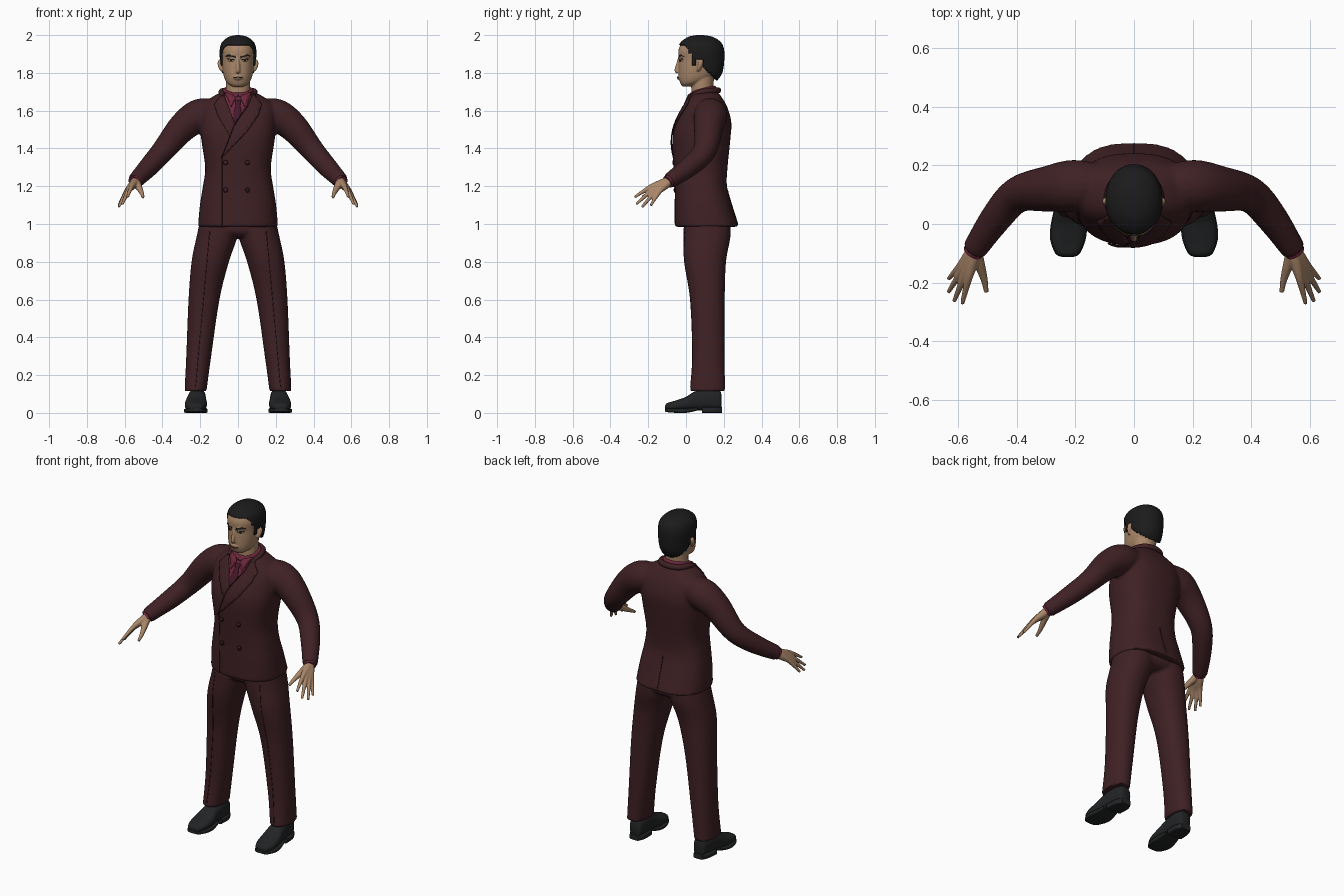
import bpy, bmesh, math
from mathutils import Vector
from mathutils.bvhtree import BVHTree

cube = bpy.data.objects.get("Cube")
if cube:
    bpy.data.objects.remove(cube)


def material(name, *rgb):
    m = bpy.data.materials.new(name)
    m.use_nodes = True
    m.diffuse_color = (*rgb, 1)
    m.node_tree.nodes["Principled BSDF"].inputs["Base Color"].default_value = (*rgb, 1)
    return m


suit = material("dark maroon cloth", .05, .015, .018)
seam = material("seam", .02, .006, .008)
red = material("burgundy shirt", .15, .02, .045)
silk = material("tie silk", .06, .01, .022)
skin = material("skin", .4, .24, .14)
lip = material("lip", .25, .12, .075)
white = material("eye white", .45, .4, .35)
black = material("black hair", .011, .011, .012)
leather = material("shoe leather", .016, .017, .018)


def spline(rows, steps=6):
    """Catmull-Rom interpolation of equally long tuples."""
    out = []
    last = len(rows) - 1
    for i in range(last):
        a, b, c, d = (rows[min(max(k, 0), last)] for k in range(i - 1, i + 3))
        for s in range(steps):
            t = s / steps
            out.append([q + t / 2 * (r - p + t * (2*p - 5*q + 4*r - w + t * (3*(q - r) + w - p)))
                        for p, q, r, w in zip(a, b, c, d)])
    return out + [list(rows[-1])]


def finish(name, bm, mat):
    mesh = bpy.data.meshes.new(name)
    bm.to_mesh(mesh)
    bm.free()
    mesh.materials.clear()
    mesh.materials.append(mat)
    mesh.shade_smooth()
    mesh.set_sharp_from_angle(angle=math.radians(50))
    ob = bpy.data.objects.new(name, mesh)
    bpy.context.collection.objects.link(ob)
    return ob


def skin_rings(name, rings, mat):
    bm = bmesh.new()
    rings = [[bm.verts.new(p) for p in ring] for ring in rings]
    for a, b in zip(rings, rings[1:]):
        for i in range(len(a)):
            bm.faces.new((a[i - 1], a[i], b[i], b[i - 1]))
    bm.faces.new(rings[0])
    bm.faces.new(rings[-1])
    bmesh.ops.recalc_face_normals(bm, faces=bm.faces)
    return finish(name, bm, mat)


def loft(name, rows, mat, power=2, along_y=False, sides=40):
    """Rows: position, low and high edge, half width, sideways centre."""
    rings = []
    for t, low, high, half, cx in spline([(*r, 0)[:5] for r in rows]):
        ring = []
        for i in range(sides):
            a = math.tau * i / sides
            c, s = (math.copysign(abs(f(a)) ** (2 / power), f(a)) for f in (math.cos, math.sin))
            x, v = cx + half * c, (low + high) / 2 + (high - low) / 2 * s
            ring.append((x, t, v) if along_y else (x, v, t))
        rings.append(ring)
    return skin_rings(name, rings, mat)


def tube(name, rows, mat, sides=20):
    """Round tube through rows of x, y, z, radius."""
    rows = spline(rows)
    pts = [Vector(r[:3]) for r in rows]
    rings, side = [], None
    for i, p in enumerate(pts):
        d = (pts[min(i + 1, len(pts) - 1)] - pts[max(i - 1, 0)]).normalized()
        side = d.orthogonal() if side is None else side - d * side.dot(d)
        side.normalize()
        up = d.cross(side)
        angles = [math.tau * k / sides for k in range(sides)]
        rings.append([p + rows[i][3] * (side * math.cos(a) + up * math.sin(a)) for a in angles])
    return skin_rings(name, rings, mat)


def fuse(name, parts, mat, voxel, rounds):
    """Merge overlapping parts into one smooth skin."""
    bm = bmesh.new()
    for p in parts:
        bm.from_mesh(p.data)
        bpy.data.objects.remove(p)
    ob = finish(name, bm, mat)
    rem = ob.modifiers.new("merge", 'REMESH')
    rem.mode, rem.voxel_size, rem.use_smooth_shade = 'VOXEL', voxel, True
    smooth = ob.modifiers.new("soften", 'SMOOTH')
    smooth.factor, smooth.iterations = .5, rounds
    bpy.context.view_layer.update()
    dg = bpy.context.evaluated_depsgraph_get()
    bm = bmesh.new()
    bm.from_mesh(ob.evaluated_get(dg).to_mesh())
    bpy.data.objects.remove(ob)
    return finish(name, bm, mat)


def plate(name, outline, mat, target, lift=.004, side=-1, grid=.02):
    """Thin plate, drawn in x and z, laid on the target's surface."""
    bm = bmesh.new()
    bm.faces.new([bm.verts.new((x, 0, z)) for x, z in outline])
    for axis in (0, 2):
        vals = [p[axis // 2] for p in outline]
        for k in range(math.ceil(min(vals) / grid), math.ceil(max(vals) / grid)):
            n = Vector((axis == 0, 0, axis == 2))
            bmesh.ops.bisect_plane(bm, geom=bm.verts[:] + bm.edges[:] + bm.faces[:],
                                   plane_co=n * k * grid, plane_no=n)
    bmesh.ops.triangulate(bm, faces=bm.faces)
    tb = bmesh.new()
    tb.from_mesh(target.data)
    tree = BVHTree.FromBMesh(tb)
    for v in bm.verts:
        hit, normal, *_ = tree.ray_cast(Vector((v.co.x, side, v.co.z)), Vector((0, -side, 0)))
        if hit is None:
            hit, normal, *_ = tree.find_nearest(v.co)
        v.co = hit + normal * lift
    tb.free()
    for f in bm.faces:
        f.normal_update()
        if f.normal.y * side < 0:
            f.normal_flip()
    ob = finish(name, bm, mat)
    ob.modifiers.new("thickness", 'SOLIDIFY').thickness = .005
    return ob


def strip(name, a, b, target, width=.004, lift=.002, side=-1, mat=seam):
    a, b = Vector(a), Vector(b)
    n = (b - a).orthogonal().normalized() * width / 2
    return plate(name, [a + n, b + n, b - n, a - n], mat, target, lift, side)


def disc(name, x, z, rx, rz, mat, target, lift):
    turn = [math.tau * k / 14 for k in range(14)]
    return plate(name, [(x + rx * math.cos(a), z + rz * math.sin(a)) for a in turn],
                 mat, target, lift)


# Jacket: torso and both sleeves merged
parts = [loft("torso", [(.985, -.06, .28, .212), (1.1, -.06, .243, .202), (1.2, -.06, .217, .186),
                        (1.3, -.066, .22, .174), (1.45, -.072, .235, .195), (1.54, -.05, .24, .2),
                        (1.62, -.01, .218, .195), (1.67, .012, .19, .14), (1.7, .03, .168, .085)],
              suit, 2.5)]
for s in (1, -1):
    parts.append(tube("sleeve", [(s*.1, .13, 1.59, .07), (s*.2, .13, 1.575, .089),
                                 (s*.29, .12, 1.515, .079), (s*.395, .1, 1.39, .062),
                                 (s*.47, .02, 1.305, .054), (s*.545, -.09, 1.227, .042)], suit))
jacket = fuse("jacket", parts, suit, .009, 6)

# Trousers
parts = [loft("seat", [(.93, .02, .2, .13), (.96, -.01, .235, .19), (1.03, -.01, .23, .19)], suit, 2.5)]
for s in (1, -1):
    parts.append(loft("leg", [(.115, .02, .207, .058, s*.225), (.3, .033, .205, .066, s*.208),
                              (.6, .022, .205, .082, s*.18), (.8, -.01, .212, .099, s*.147),
                              (.93, -.014, .235, .108, s*.112), (1.02, -.01, .235, .1, s*.1)],
                      suit, 2.2))
trousers = fuse("trousers", parts, suit, .009, 4)
for s in (1, -1):
    strip("trouser_crease", (s*.15, .96), (s*.225, .14), trousers, lift=.001)

# Shirt front, tie, lapels and jacket details
plate("shirt_front", [(-.075, 1.695), (.07, 1.695), (.045, 1.62), (-.02, 1.52), (-.05, 1.6)],
      red, jacket, .003)
plate("tie", [(-.016, 1.655), (.016, 1.655), (.011, 1.625), (.02, 1.585), (-.018, 1.525),
              (-.026, 1.58), (-.011, 1.625)], silk, jacket, .007)
for s in (1, -1):
    plate("shirt_collar_wing", [(s*.012, 1.665), (s*.035, 1.62), (s*.066, 1.69), (s*.04, 1.7)],
          red, jacket, .008)
plate("right_lapel", [(-.08, 1.69), (-.125, 1.63), (-.105, 1.57), (-.04, 1.46), (-.015, 1.52),
                      (-.05, 1.62)], suit, jacket, .007)
plate("left_lapel", [(.08, 1.69), (.125, 1.63), (.105, 1.57), (.05, 1.49), (-.085, 1.35),
                     (-.02, 1.52), (.05, 1.62)], suit, jacket, .009)
strip("lapel_edge", (.05, 1.62), (-.02, 1.52), jacket, lift=.0105)
strip("lapel_roll", (-.02, 1.52), (-.085, 1.35), jacket, lift=.0105)
strip("front_edge", (-.085, 1.35), (-.085, 1.0), jacket)
strip("back_vent", (0, 1.18), (0, 1.0), jacket, side=1)
for x in (-.065, .05):
    for z in (1.18, 1.325):
        disc("button", x, z, .013, .013, seam, jacket, .005)
        disc("button_face", x, z, .009, .009, suit, jacket, .007)

# Collars around the neck
tube("jacket_collar", [(-.075, .025, 1.675, .012), (-.088, .09, 1.7, .015), (-.06, .15, 1.705, .016),
                       (0, .17, 1.708, .016), (.06, .15, 1.705, .016), (.088, .09, 1.7, .015),
                       (.075, .025, 1.675, .012)], suit)
tube("shirt_collar", [(0, .018, 1.675, .012), (-.06, .05, 1.695, .012), (-.065, .11, 1.712, .012),
                      (0, .15, 1.72, .012), (.065, .11, 1.712, .012), (.06, .05, 1.695, .012),
                      (0, .018, 1.675, .012)], red)

# Head with neck, nose, chin and ears
parts = [loft("skull", [(1.728, -.018, .03, .03), (1.745, -.03, .08, .056), (1.775, -.038, .14, .073),
                        (1.82, -.039, .175, .083), (1.87, -.038, .188, .086), (1.92, -.04, .188, .088),
                        (1.96, -.02, .17, .074), (1.985, .02, .13, .04)], skin, 2.2),
         loft("neck", [(1.64, .03, .15, .068), (1.71, .028, .145, .064), (1.8, .03, .15, .066)], skin),
         tube("nose", [(0, -.034, 1.885, .007), (0, -.042, 1.85, .009), (0, -.05, 1.815, .011),
                       (0, -.042, 1.803, .011)], skin),
         tube("mouth", [(-.025, -.026, 1.774, .009), (0, -.036, 1.774, .012),
                        (.025, -.026, 1.774, .009)], skin)]
for s in (1, -1):
    parts.append(tube("ear", [(s*.084, .062, 1.81, .007), (s*.092, .07, 1.83, .012),
                              (s*.095, .078, 1.855, .013), (s*.088, .075, 1.868, .009)], skin))
    parts.append(tube("brow_ridge", [(s*.008, -.033, 1.888, .007), (s*.035, -.029, 1.892, .008),
                                     (s*.06, -.008, 1.885, .007)], skin))
head = fuse("head", parts, skin, .004, 3)

# Face details
disc("lips", 0, 1.775, .025, .007, lip, head, .001)
strip("mouth_line", (-.024, 1.775), (.024, 1.775), head, .003, .002, mat=black)
for s in (1, -1):
    disc("eye", s*.036, 1.866, .016, .006, white, head, .001)
    disc("iris", s*.036, 1.866, .006, .006, black, head, .002)
    strip("eyelid", (s*.018, 1.871), (s*.054, 1.873), head, .005, mat=black)
    plate("eyebrow", [(s*.012, 1.88), (s*.014, 1.888), (s*.045, 1.898), (s*.066, 1.888),
                      (s*.045, 1.889)], black, head, .002)

# Hair: a cap trimmed along the hairline
hair = loft("hair", [(1.755, .02, .163, .072), (1.8, -.03, .192, .088), (1.86, -.04, .202, .095),
                     (1.92, -.042, .202, .097), (1.96, -.03, .187, .086), (1.987, .005, .15, .056),
                     (1.997, .035, .115, .028), (2, .06, .09, .005)], black, 2.1, sides=80)


def hairline(y):
    if y < .012:
        return 1.948 - max(0, y + .01)
    if y < .03:
        return 1.9
    if y < .055:
        return 1.835
    return 1.872 if y < .095 else 1.83 - (y - .095)


bm = bmesh.new()
bm.from_mesh(hair.data)
bald = [f for f in bm.faces if f.calc_center_median().z < hairline(f.calc_center_median().y)]
bmesh.ops.delete(bm, geom=bald, context='FACES')
bm.to_mesh(hair.data)
bm.free()
hair.modifiers.new("thickness", 'SOLIDIFY').thickness = .012

# Hands and shoes, one per side
tips = [(.585, -.272, 1.142), (.613, -.264, 1.105), (.632, -.232, 1.09), (.632, -.187, 1.098)]
for s, label in ((1, "left"), (-1, "right")):
    wrist = Vector((.54, -.085, 1.23))
    fingers = []
    for tip in [Vector(t) for t in tips]:
        row = []
        for t, lift, r in ((0, 0, .023), (.25, .006, .021), (.52, .014, .014), (.78, .008, .01), (1, 0, .007)):
            p = wrist.lerp(tip, t)
            row.append((s * p.x, p.y, p.z + lift, r))
        fingers.append(tube("finger", row, skin))
    fingers.append(tube("thumb", [(s*.54, -.09, 1.225, .022), (s*.525, -.14, 1.195, .018),
                                  (s*.51, -.19, 1.165, .012), (s*.503, -.232, 1.142, .008)], skin))
    fuse(label + "_hand", fingers, skin, .004, 3)
    tube(label + "_cuff", [(s*.535, -.075, 1.237, .036), (s*.55, -.097, 1.222, .034)], red)

    loft(label + "_shoe", [(-.11, .02, .04, .02, s*.226), (-.1, .014, .052, .038, s*.226),
                           (-.06, .012, .064, .055, s*.225), (0, .012, .085, .058, s*.222),
                           (.05, .012, .115, .05, s*.22), (.12, .012, .13, .046, s*.216),
                           (.175, .012, .12, .038, s*.214), (.187, .02, .1, .026, s*.214)],
         leather, 2.5, True)
    loft(label + "_sole", [(-.112, .008, .024, .02, s*.226), (-.1, .004, .024, .042, s*.226),
                           (-.05, 0, .024, .061, s*.225), (0, 0, .024, .061, s*.222),
                           (.06, .012, .03, .05, s*.22)], leather, 5, True)
    loft(label + "_heel", [(.085, 0, .032, .05, s*.218), (.15, 0, .032, .048, s*.215),
                           (.19, 0, .032, .03, s*.214)], leather, 6, True)
